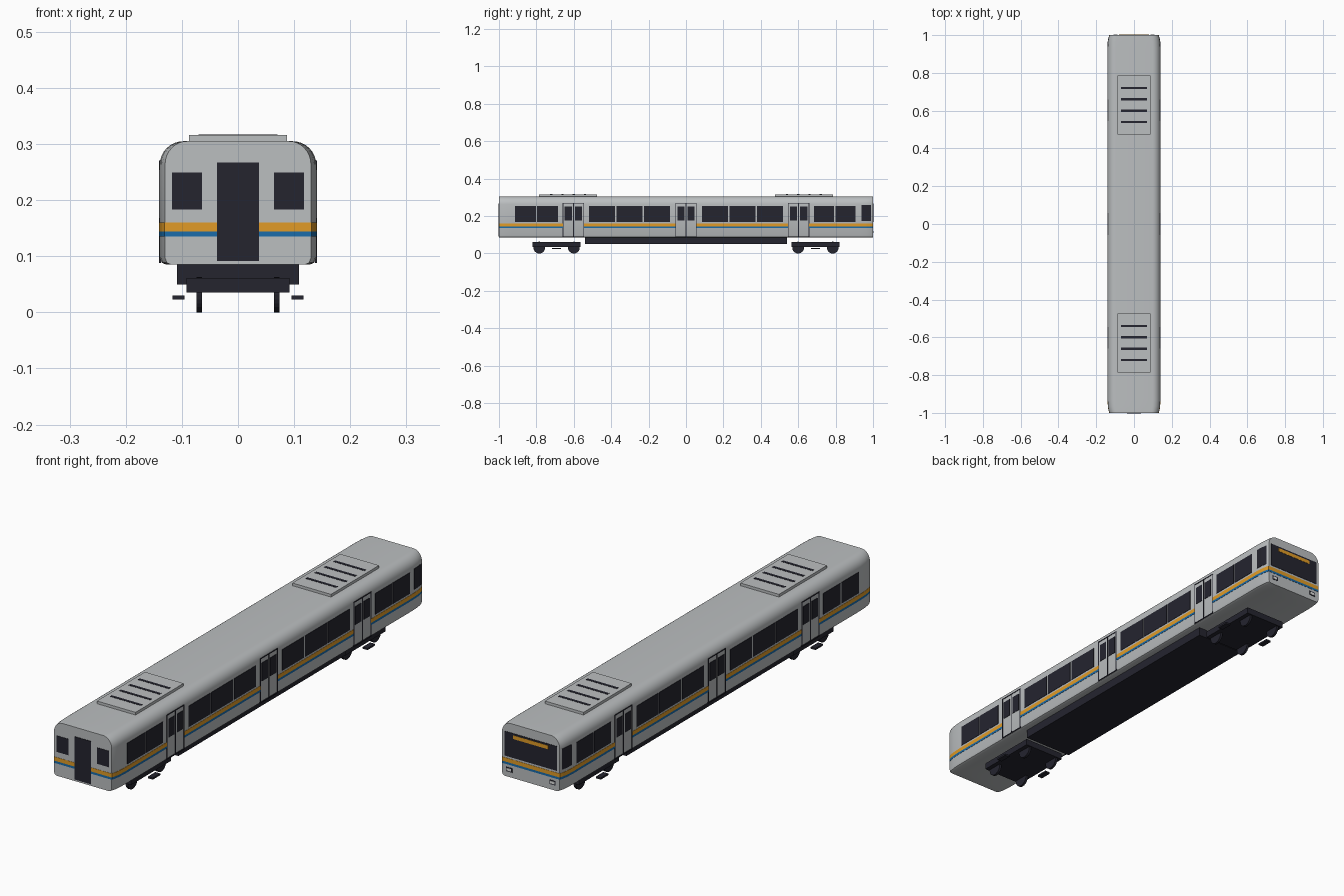
import bpy, bmesh, math

if "Cube" in bpy.data.objects:
    bpy.data.objects.remove(bpy.data.objects["Cube"])


def material(name, rgb):
    m = bpy.data.materials.new(name)
    m.diffuse_color = (*rgb, 1)
    m.use_nodes = True
    m.node_tree.nodes["Principled BSDF"].inputs["Base Color"].default_value = m.diffuse_color
    return m


GREY = material("silver grey", (0.50, 0.52, 0.53))
DARK = material("dark navy", (0.018, 0.018, 0.028))
ORANGE = material("amber", (0.75, 0.33, 0.02))
BLUE = material("blue", (0.01, 0.15, 0.41))
WHITE = material("lamp white", (0.75, 0.76, 0.74))

# Half width of the body along its length: the ends taper in
SECTIONS = [(-1, .130), (-.985, .1345), (-.965, .1375), (-.93, .1395),
            (.93, .1395), (.965, .1375), (.985, .1345), (1, .130)]


def half_width(y):
    for (y0, w0), (y1, w1) in zip(SECTIONS, SECTIONS[1:]):
        if y <= y1:
            return w0 + (w1 - w0) * (y - y0) / (y1 - y0)
    return SECTIONS[-1][1]


def finish(name, bm, mat):
    bmesh.ops.recalc_face_normals(bm, faces=bm.faces)
    mesh = bpy.data.meshes.new(name)
    bm.to_mesh(mesh)
    bm.free()
    mesh.materials.append(mat)
    ob = bpy.data.objects.new(name, mesh)
    bpy.context.collection.objects.link(ob)
    return ob


def loft(bm, rings):
    """Skin a list of equal closed rings and cap both ends."""
    vs = [[bm.verts.new(p) for p in r] for r in rings]
    n = len(vs[0])
    for a, b in zip(vs, vs[1:]):
        for i in range(n):
            bm.faces.new((a[i], a[(i + 1) % n], b[(i + 1) % n], b[i]))
    bm.faces.new(vs[0])
    bm.faces.new(vs[-1])


def boxes(name, mat, spans):
    """Boxes given as (x0, x1, y0, y1, z0, z1)."""
    bm = bmesh.new()
    for x0, x1, y0, y1, z0, z1 in spans:
        loft(bm, [[(x0, y, z0), (x1, y, z0), (x1, y, z1), (x0, y, z1)] for y in (y0, y1)])
    return finish(name, bm, mat)


def side_plates(name, mat, spans, lift=.0015):
    """Thin plates on both sides that follow the taper, given as (y0, y1, z0, z1)."""
    bm = bmesh.new()
    for s in (-1, 1):
        for y0, y1, z0, z1 in spans:
            ys = [y0] + [y for y, _ in SECTIONS if y0 < y < y1] + [y1]
            rings = []
            for y in ys:
                a, b = s * (half_width(y) - .002), s * (half_width(y) + lift)
                rings.append([(a, y, z0), (b, y, z0), (b, y, z1), (a, y, z1)])
            loft(bm, rings)
    return finish(name, bm, mat)


def end_plates(name, mat, end, spans, lift=.0015):
    """Thin plates on one end wall, given as (x0, x1, z0, z1)."""
    ya, yb = sorted((end * .998, end * (1 + lift)))
    return boxes(name, mat, [(x0, x1, ya, yb, z0, z1) for x0, x1, z0, z1 in spans])


# Body shell: rounded roof shoulders, small bottom radius
half = [(1 - .012 / .1395 * (1 - math.sin(a)), .097 - .012 * math.cos(a))
        for a in (0, math.pi / 4, math.pi / 2)]
R = .042
half += [(1 - R / .1395 * (1 - math.cos(a)), .305 - R + R * math.sin(a))
         for a in [i * math.pi / 16 for i in range(9)]]
profile = half + [(-x, z) for x, z in reversed(half)]
bm = bmesh.new()
loft(bm, [[(x * w, y, z) for x, z in profile] for y, w in SECTIONS])
body = finish("body_shell", bm, GREY)
bpy.context.view_layer.objects.active = body
body.select_set(True)
bpy.ops.object.shade_smooth_by_angle(angle=math.radians(35))
body.select_set(False)

# Side windows
DOORS = (-.602, 0, .602)
windows = [(-.914, -.802), (-.796, -.684), (.684, .792), (.798, .906)]
for s in (-1, 1):
    for y in (.155, .302, .449):
        windows.append((s * y - .07, s * y + .07))
side_plates("side_windows", DARK, [(a, b, .168, .254) for a, b in windows])
side_plates("cab_side_windows", DARK, [(.937, .99, .173, .258)])

# Side stripes, broken at the doors
gaps = [(-1, DOORS[0] - .056), (DOORS[0] + .056, -.056),
        (.056, DOORS[2] - .056), (DOORS[2] + .056, 1)]
side_plates("side_amber_stripe", ORANGE, [(a, b, .144, .160) for a, b in gaps], .001)
side_plates("side_blue_stripe", BLUE, [(a, b, .135, .144) for a, b in gaps], .001)

# Sliding doors: outline, centre joint and two panes each
trim, panes = [], []
for d in DOORS:
    for y in (-.055, 0, .055):
        trim.append((d + y - .002, d + y + .002, .09, .27))
    for z in (.088, .267):
        trim.append((d - .057, d + .057, z, z + .004))
    for y in (-.0275, .0275):
        panes.append((d + y - .019, d + y + .019, .175, .25))
side_plates("door_trim", DARK, trim, .001)
side_plates("door_panes", DARK, panes)

# Gangway end
end_plates("gangway_door", DARK, -1, [(-.037, .037, .092, .267)], .002)
end_plates("gangway_end_windows", DARK, -1,
           [(-.118, -.064, .183, .249), (.064, .118, .183, .249)])

# Stripes on both ends
for label, e in (("gangway", -1), ("cab", 1)):
    end_plates(label + "_amber_stripe", ORANGE, e, [(-.13, .13, .144, .160)], .001)
    end_plates(label + "_blue_stripe", BLUE, e, [(-.13, .13, .135, .144)], .001)

# Cab end: windscreen, destination panel, lamps
end_plates("windscreen", DARK, 1, [(-.118, .118, .168, .268)])
end_plates("destination_panel", ORANGE, 1, [(-.08, .08, .246, .261)], .0025)
lamps = [(s * .098 - .014, s * .098 + .014, .106, .124) for s in (-1, 1)]
end_plates("lamp_frames", DARK, 1, lamps, .001)
end_plates("lamps", WHITE, 1, [(a + .004, b - .004, c + .004, d - .004)
                               for a, b, c, d in lamps], .002)

# Roof units with dark slats
for label, c in (("gangway", -.63), ("cab", .63)):
    boxes(label + "_roof_unit", GREY, [(-.087, .087, c - .155, c + .155, .30, .316)])
    boxes(label + "_roof_slats", DARK,
          [(-.07, .07, c + o - .006, c + o + .006, .314, .317)
           for o in (-.09, -.03, .03, .09)])

# Underframe equipment
boxes("underframe", DARK, [(-.109, .109, -.54, .54, .05, .087)])

# Bogies: frame, side shoes and four wheels
for label, c in (("gangway", -.692), ("cab", .692)):
    boxes(label + "_bogie_frame", DARK, [(-.092, .092, c - .129, c + .129, .035, .061)])
    boxes(label + "_bogie_shoes", DARK,
          [(s * .106 - .011, s * .106 + .011, c - .024, c + .024, .023, .030)
           for s in (-1, 1)])
    bm = bmesh.new()
    for x in (-.069, .069):
        for o in (-.0925, .0925):
            loft(bm, [[(x + t, c + o + .0315 * math.cos(i * math.pi / 12),
                        .0315 + .0315 * math.sin(i * math.pi / 12)) for i in range(24)]
                      for t in (-.005, .005)])
    finish(label + "_wheels", bm, DARK)
